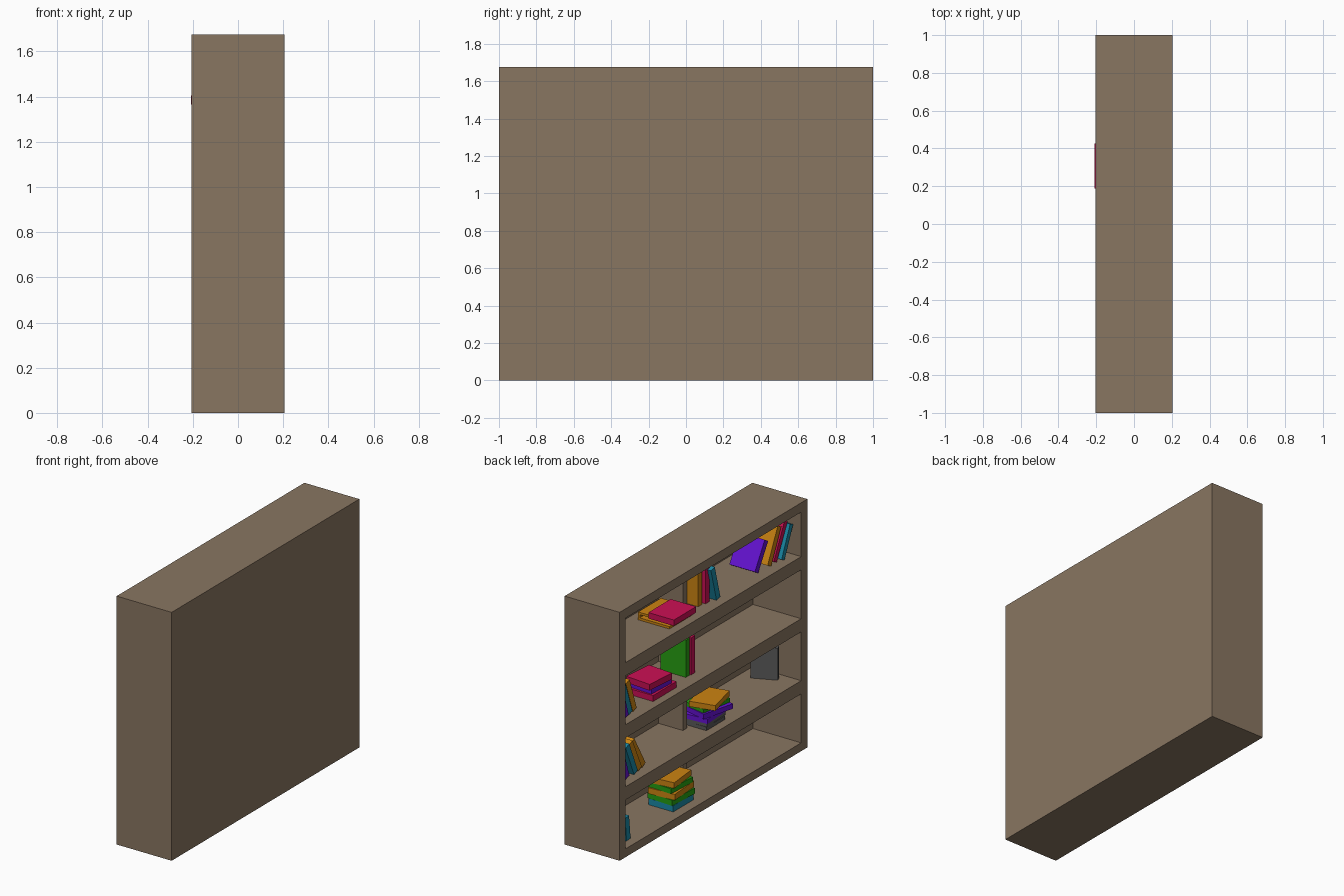
import bpy
import math
from mathutils import Matrix, Vector

if "Cube" in bpy.data.objects:
    bpy.data.objects.remove(bpy.data.objects["Cube"])

COLORS = {
    "wood": (0.25, 0.18, 0.12), "crimson": (0.6, 0.005, 0.09), "orange": (0.6, 0.23, 0.006),
    "purple": (0.13, 0.006, 0.65), "green": (0.02, 0.35, 0.006), "blue": (0.01, 0.25, 0.38),
    "grey": (0.1, 0.1, 0.1),
}
MATS = {}
for key, rgb in COLORS.items():
    MATS[key] = bpy.data.materials.new(key)
    MATS[key].diffuse_color = (*rgb, 1)


def box(name, size, matrix, color):
    bpy.ops.mesh.primitive_cube_add(size=1)
    ob = bpy.context.object
    ob.name = name
    ob.data.transform(matrix @ Matrix.Diagonal((*size, 1)))
    ob.data.materials.append(MATS[color])
    return ob


def board(name, lo, hi, color="wood"):
    lo, hi = Vector(lo), Vector(hi)
    return box(name, hi - lo, Matrix.Translation((lo + hi) / 2), color)


def upright(color, floor, x, y, lean=0, h=0.245, t=0.042, w=0.19, turn=0):
    """Standing book: x = spine, y = middle of its foot, lean > 0 tips towards -y."""
    a = math.radians(lean)
    m = (Matrix.Translation((x + w / 2, y, floor + t / 2 * math.sin(abs(a))))
         @ Matrix.Rotation(math.radians(turn), 4, 'Z')
         @ Matrix.Rotation(a, 4, 'X') @ Matrix.Translation((0, 0, h / 2)))
    box("upright_book", (w, t, h), m, color)


def stack(z, books):
    """Flat books from the bottom up: color, x, y, thickness, turn, width, length."""
    for color, x, y, t, turn, w, l in books:
        m = Matrix.Translation((x, y, z + t / 2)) @ Matrix.Rotation(math.radians(turn), 4, 'Z')
        box("flat_book", (w, l, t), m, color)
        z += t


# Bookcase shell
FRONT, INNER, BACK = -0.205, 0.155, 0.205
SIDE = 0.935
FLOORS = [0.056, 0.475, 0.893, 1.312]
CEILS = [0.386, 0.804, 1.223, 1.612]
board("back_panel", (INNER, -1, 0), (BACK, 1, 1.675))
for s in (-1, 1):
    ys = sorted((s * SIDE, s))
    board("side_panel", (FRONT, ys[0], 0), (INNER, ys[1], 1.675))
for lo, hi in zip([0] + CEILS, FLOORS + [1.675]):
    board("shelf", (FRONT, -SIDE, lo), (INNER, SIDE, hi))
for lo, hi in zip(FLOORS, CEILS):
    board("divider", (-0.026, 0.025, lo), (INNER, 0.07, hi))

Z1, Z2, Z3, Z4 = FLOORS

# Top shelf: hollow orange cover under a crimson book
for z in (Z4, Z4 + 0.037):
    board("cover_plate", (-0.145, 0.14, z), (0.088, 0.385, z + 0.016), "orange")
board("cover_spine", (0.075, 0.14, Z4 + 0.016), (0.088, 0.385, Z4 + 0.037), "orange")
stack(1.365, [("crimson", -0.113, 0.308, 0.04, 0, 0.19, 0.238)])
upright("orange", Z4, -0.105, 0.0)
upright("crimson", Z4, -0.118, -0.06)
upright("blue", Z4, -0.144, -0.14, -15, 0.23)
upright("purple", Z4, -0.127, -0.57, 31, 0.206)
upright("orange", Z4, -0.134, -0.697, 25.6, 0.25)
upright("crimson", Z4, -0.13, -0.765, 26.5, 0.26, 0.035)
upright("blue", Z4, -0.15, -0.82, 24, 0.225, 0.035)

# Third shelf
upright("green", Z3, -0.114, 0.144, 0, 0.25)
upright("crimson", Z3, -0.12, 0.096, 0, 0.25)
stack(Z3, [("crimson", -0.055, 0.44, 0.04, 0, 0.19, 0.25),
           ("purple", -0.04, 0.45, 0.042, -3, 0.19, 0.2),
           ("crimson", -0.06, 0.478, 0.042, -5, 0.185, 0.215)])
upright("orange", Z3, -0.134, 0.737, -19, 0.23)
upright("blue", Z3, -0.14, 0.79, -19, 0.22)
upright("purple", Z3, -0.15, 0.845, -17, 0.215)

# Second shelf
upright("orange", Z2, -0.13, 0.635, -30, 0.24)
upright("orange", Z2, -0.14, 0.69, -25, 0.235)
upright("blue", Z2, -0.148, 0.745, -23, 0.23)
upright("purple", Z2, -0.145, 0.83, -18, 0.21)
stack(Z2, [("grey", -0.05, -0.11, 0.024, 0, 0.19, 0.2),
           ("grey", -0.05, -0.115, 0.022, 3, 0.185, 0.21),
           ("purple", -0.05, -0.11, 0.032, 4, 0.19, 0.21),
           ("purple", -0.07, -0.135, 0.034, -14, 0.19, 0.235),
           ("green", -0.05, -0.14, 0.026, -10, 0.19, 0.23),
           ("orange", -0.085, -0.128, 0.036, 13, 0.172, 0.235)])
upright("grey", Z2, -0.085, -0.84, 0, 0.215, 0.035, 0.17, 24)

# Bottom shelf
stack(Z1, [("blue", -0.045, 0.225, 0.042, 0, 0.185, 0.215),
           ("green", -0.045, 0.222, 0.038, -3, 0.19, 0.225),
           ("orange", -0.045, 0.222, 0.04, 4, 0.19, 0.23),
           ("green", -0.04, 0.225, 0.035, -3, 0.18, 0.22),
           ("orange", -0.04, 0.225, 0.038, 6, 0.175, 0.215)])
upright("blue", Z1, -0.146, 0.82, -6, 0.16)
upright("orange", Z1, -0.13, 0.875, -6, 0.23)

for m in bpy.data.materials:
    if m.users and not m.is_grease_pencil:
        m.use_nodes = True
        m.node_tree.nodes["Principled BSDF"].inputs["Base Color"].default_value = m.diffuse_color
